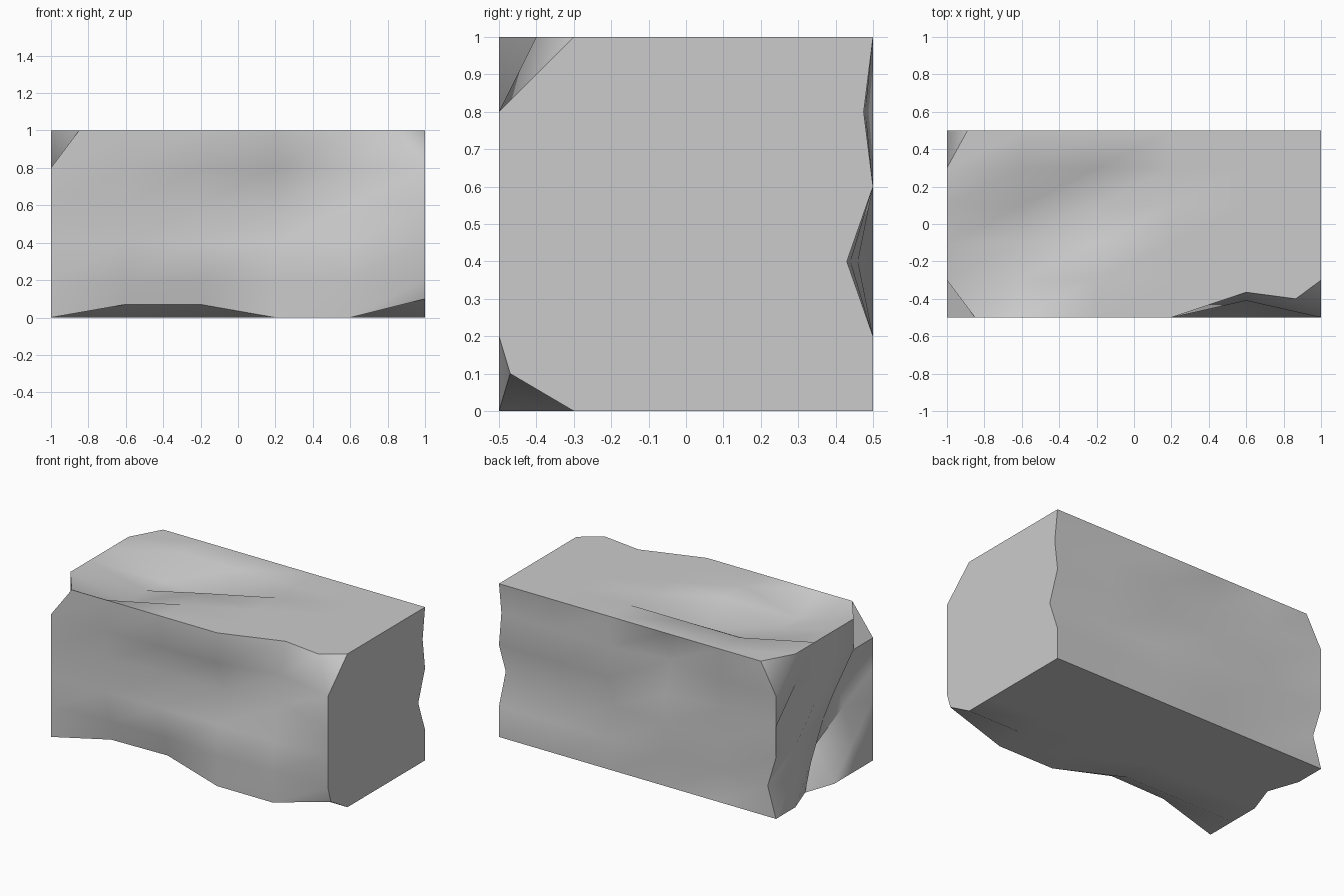
import bpy
import bmesh
import math
from mathutils import Vector

if "Cube" in bpy.data.objects:
    bpy.data.objects.remove(bpy.data.objects["Cube"])

N = 5                                   # cells along each side of the block
SIZE = Vector((2, 1, 1))
X, Y, Z = Vector((1, 0, 0)), Vector((0, 1, 0)), Vector((0, 0, 1))

# Each side: its right and up directions, then dents as (column, row, depth)
sides = {
    "front": (X, Z, [(4, 5, .135), (5, 5, .1), (4, 4, .09), (4, 3, .1), (3, 3, .09), (2, 3, .07),
                     (1, 3, .03), (1, 0, .05), (2, 0, .06), (5, 0, .03), (1, 1, .03), (2, 1, .03)]),
    "right": (Y, Z, [(0, 5, .135)]),
    "back": (-X, Z, [(0, 4, .025), (0, 2, .07), (1, 2, .06), (1, 4, .02), (2, 2, .04),
                     (3, 4, .06), (4, 3, .04), (4, 1, .03)]),
    "left": (-Y, Z, [(5, 5, .15), (0, 5, .11), (0, 1, .06), (2, 0, .07), (1, 3, .12), (4, 3, .12),
                     (2, 1, .03), (3, 1, .15), (3, 2, .08), (2, 2, .05), (4, 2, .08)]),
    "top": (X, Y, [(1, 3, .11), (2, 3, .13), (1, 1, .1), (1, 2, .09)]),
    "bottom": (X, -Y, [(1, 5, .07), (2, 5, .07), (5, 5, .1)]),
}

bm = bmesh.new()
verts = {}


def grid_vert(u, v, i, j):
    """Shared vertex at column i, row j of a side."""
    p = u.cross(v) / 2 + u * (i / N - .5) + v * (j / N - .5)
    key = tuple(round((c + .5) * N) for c in p)
    if key not in verts:
        verts[key] = bm.verts.new((p.x * SIZE.x, p.y * SIZE.y, p.z * SIZE.z + .5))
    return verts[key]


# Block skin: triangulated grid on all six sides
for u, v, dents in sides.values():
    for i in range(N):
        for j in range(N):
            a, b, c, d = (grid_vert(u, v, i + s, j + t) for s, t in ((0, 0), (1, 0), (1, 1), (0, 1)))
            bm.faces.new((a, b, c))
            bm.faces.new((a, c, d))

# Chips and dents pushed inward
for u, v, dents in sides.values():
    for i, j, depth in dents:
        grid_vert(u, v, i, j).co -= u.cross(v) * depth

mesh = bpy.data.meshes.new("stone_block")
bm.to_mesh(mesh)
bm.free()
block = bpy.data.objects.new("stone_block", mesh)
bpy.context.collection.objects.link(block)
bpy.context.view_layer.objects.active = block
block.select_set(True)
bpy.ops.object.shade_smooth_by_angle(angle=math.radians(50))
